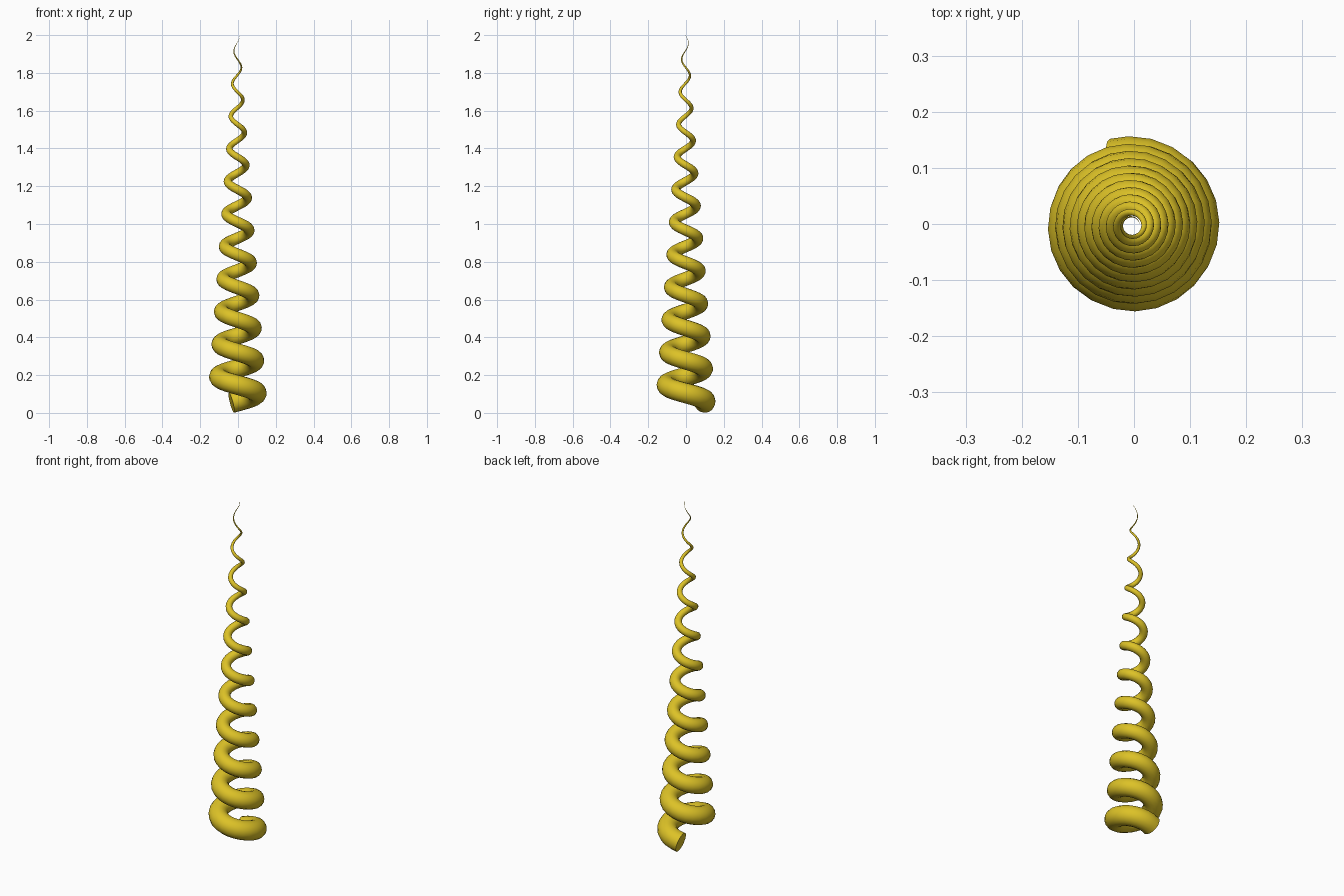
import bpy
from math import cos, sin, radians

if "Cube" in bpy.data.objects:
    bpy.data.objects.remove(bpy.data.objects["Cube"])

STEPS = 24                     # points per turn
Z0, Z1, PITCH = 0.054, 2.0, 0.1725
START = radians(107)
CX, CY = -0.004, -0.003        # coil axis

# Path of the coil: winds clockwise going up, narrowing and thinning to a point
turns = (Z1 - Z0) / PITCH
count = round(turns * STEPS)
curve = bpy.data.curves.new("spiral_horn", 'CURVE')
curve.dimensions = '3D'
curve.bevel_depth = 0.055
curve.bevel_resolution = 6
curve.use_fill_caps = True
spline = curve.splines.new('POLY')
spline.points.add(count)
for i, p in enumerate(spline.points):
    t = i / count
    a = START - radians(360) * turns * t
    r = 0.105 + (0.014 - 0.105) * t
    p.co = (CX + r * cos(a), CY + r * sin(a), Z0 + (Z1 - Z0) * t, 1)
    p.radius = max(1 - t, 0.004)

# Turn the swept tube into a smooth mesh with a crisp end cap
horn = bpy.data.objects.new("spiral_horn", curve)
bpy.context.collection.objects.link(horn)
bpy.context.view_layer.objects.active = horn
horn.select_set(True)
bpy.ops.object.convert(target='MESH')
horn = bpy.context.object

# Weld the caps to the tube
weld = horn.modifiers.new("weld", 'WELD')
weld.merge_threshold = 0.00001
bpy.ops.object.modifier_apply(modifier=weld.name)
bpy.ops.object.shade_smooth_by_angle(angle=radians(40))

# Golden yellow
mat = bpy.data.materials.new("gold_yellow")
mat.diffuse_color = (0.72, 0.54, 0.02, 1)
mat.use_nodes = True
mat.node_tree.nodes["Principled BSDF"].inputs["Base Color"].default_value = mat.diffuse_color
horn.data.materials.clear()
horn.data.materials.append(mat)
